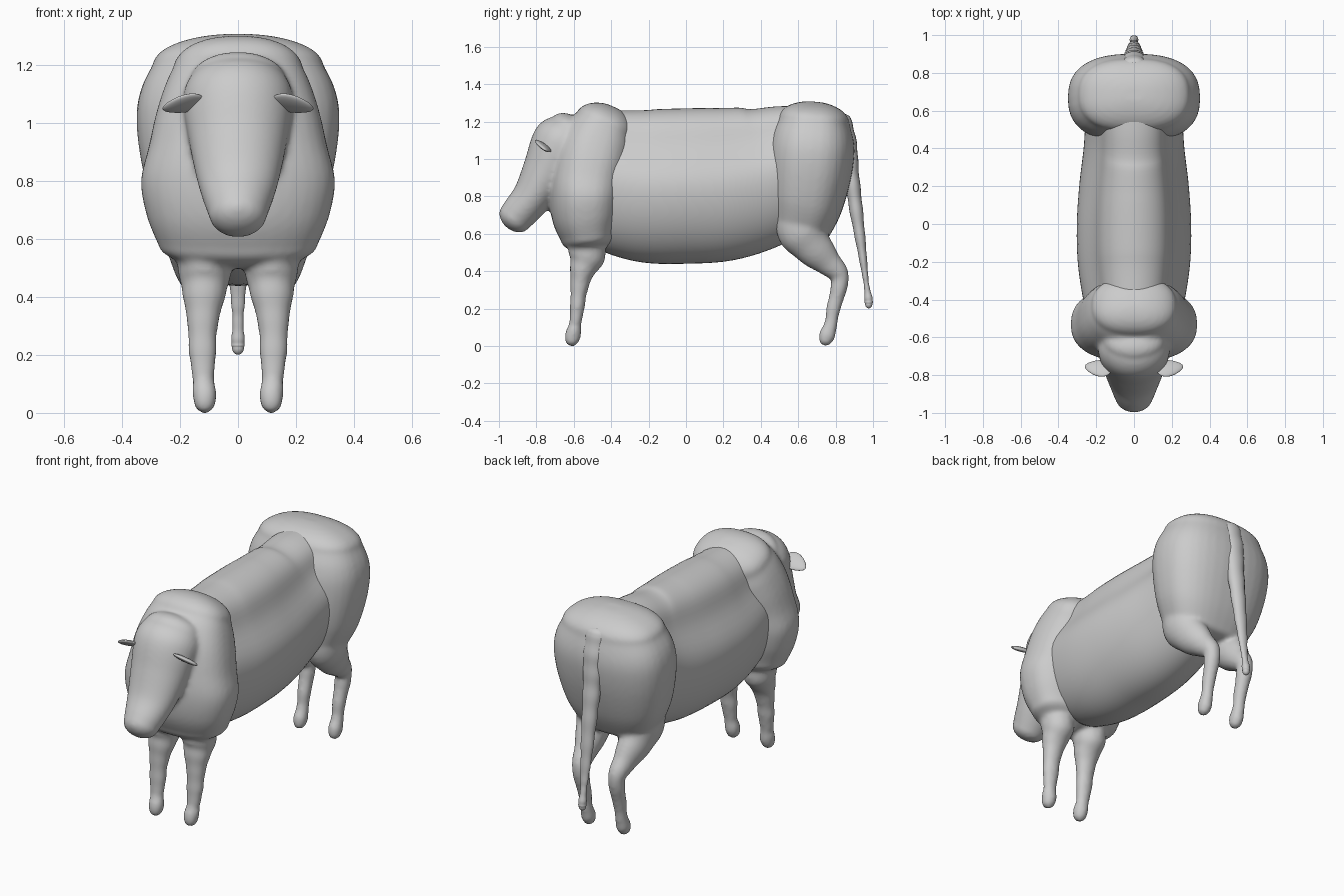
import bpy, bmesh, math
from mathutils import Vector

cube = bpy.data.objects.get("Cube")
if cube:
    bpy.data.objects.remove(cube, do_unlink=True)

GREY = (0.6, 0.6, 0.6, 1)
hide = bpy.data.materials.new("plain grey")
hide.use_nodes = True
hide.diffuse_color = GREY
hide.node_tree.nodes["Principled BSDF"].inputs["Base Color"].default_value = GREY


def spline(p0, p1, p2, p3, t):
    """Catmull-Rom blend of section tuples."""
    return [0.5 * (2 * b + (c - a) * t + (2 * a - 5 * b + 4 * c - d) * t * t
                   + (3 * b - a - 3 * c + d) * t ** 3)
            for a, b, c, d in zip(p0, p1, p2, p3)]


def loft(bm, sections, caps, side=1, steps=6, seg=36, power=2.0, pinch=0, ripple=0, waves=8):
    """Skin rings (x, y, z, half width, half depth) along a path, with domed ends."""
    s = [sections[0]] + list(sections) + [sections[-1]]
    path = [spline(*s[i:i + 4], k / steps) for i in range(len(s) - 3) for k in range(steps)]
    path.append(list(sections[-1]))
    total = len(path)
    rings = []
    for i, (x, y, z, w, d) in enumerate(path):
        a, b = path[max(i - 1, 0)], path[min(i + 1, total - 1)]
        tangent = Vector((0, b[1] - a[1], b[2] - a[2])).normalized()
        r = 1 + ripple * math.sin(i / total * waves * math.tau)
        rings.append((Vector((x * side, y, z)), tangent, w * r, d * r))
    dome = [(math.sin(k * math.pi / 16), math.cos(k * math.pi / 16)) for k in range(1, 8)]
    c, t, w, d = rings[0]
    start = [(c - t * caps[0] * h, t, w * q, d * q) for h, q in reversed(dome)]
    c, t, w, d = rings[-1]
    end = [(c + t * caps[1] * h, t, w * q, d * q) for h, q in dome]
    loops = []
    for c, t, w, d in start + rings + end:
        across = Vector((1, 0, 0))
        up = across.cross(t)
        loop = []
        for k in range(seg):
            ang = k / seg * math.tau
            ca, sa = math.cos(ang), math.sin(ang)
            u = math.copysign(abs(ca) ** (2 / power), ca)
            v = math.copysign(abs(sa) ** (2 / power), sa)
            # hollow of the flank under the spine
            u *= 1 - pinch * math.exp(-((v - 0.55) / 0.32) ** 2)
            loop.append(bm.verts.new(c + across * u * w + up * v * d))
        loops.append(loop)
    for p, q in zip(loops, loops[1:]):
        for k in range(seg):
            n = (k + 1) % seg
            bm.faces.new((p[k], p[n], q[n], q[k]))
    bm.faces.new(loops[0])
    bm.faces.new(loops[-1])


def finish(bm, name, blend=0):
    bmesh.ops.recalc_face_normals(bm, faces=bm.faces[:])
    for f in bm.faces:
        f.smooth = True
    mesh = bpy.data.meshes.new(name)
    bm.to_mesh(mesh)
    bm.free()
    mesh.materials.append(hide)
    ob = bpy.data.objects.new(name, mesh)
    bpy.context.collection.objects.link(ob)
    if blend:
        # fuse overlapping masses into one soft skin
        m = ob.modifiers.new("fuse", "REMESH")
        m.mode = "VOXEL"
        m.voxel_size = 0.012
        m.use_smooth_shade = True
        m = ob.modifiers.new("soften", "SMOOTH")
        m.factor = 0.5
        m.iterations = blend
    return ob


# Barrel of the body
bm = bmesh.new()
loft(bm, [(0, -.5, .88, .24, .36), (0, -.4, .88, .27, .38), (0, -.2, .855, .3, .41),
          (0, 0, .855, .305, .415), (0, .2, .865, .292, .41), (0, .4, .905, .268, .382),
          (0, .55, .96, .26, .335), (0, .68, 1, .26, .295)], (.05, .1), seg=64, pinch=.2)
finish(bm, "torso")

# Shoulders, hump, head and front legs
bm = bmesh.new()
loft(bm, [(0, -.52, .58, .275, .15), (0, -.53, .68, .315, .185), (0, -.53, .8, .335, .2),
          (0, -.515, .92, .308, .205), (0, -.49, 1.03, .283, .205), (0, -.46, 1.12, .253, .19),
          (0, -.435, 1.18, .225, .165)], (.08, .112), power=2.4)
loft(bm, [(0, -.61, 1.15, .165, .125), (0, -.66, 1.08, .19, .165), (0, -.74, .93, .168, .138),
          (0, -.82, .8, .14, .108), (0, -.89, .715, .112, .097), (0, -.915, .685, .1, .092)],
     (.075, .068))
for side in (-1, 1):
    loft(bm, [(.125, -.535, .58, .1, .1), (.115, -.53, .48, .09, .098),
              (.117, -.555, .4, .073, .067), (.122, -.572, .3, .053, .046),
              (.122, -.582, .2, .048, .039), (.12, -.592, .12, .038, .033),
              (.115, -.603, .065, .043, .043), (.115, -.61, .035, .038, .04)],
         (.05, .037), side, seg=24, ripple=.02)
finish(bm, "forequarters", 7)

# Rump, thighs and hind legs
bm = bmesh.new()
loft(bm, [(0, .61, .63, .25, .165), (0, .635, .75, .305, .2), (0, .655, .9, .34, .225),
          (0, .668, 1.03, .35, .233), (0, .675, 1.12, .334, .222), (0, .682, 1.2, .295, .195)],
     (.06, .108), power=2.5)
for side in (-1, 1):
    loft(bm, [(.16, .62, .7, .095, .125), (.155, .615, .63, .105, .135),
              (.145, .67, .54, .093, .11), (.13, .755, .45, .066, .076),
              (.12, .82, .38, .049, .051), (.117, .815, .3, .044, .044),
              (.115, .788, .2, .037, .038), (.115, .775, .12, .033, .035),
              (.115, .757, .065, .039, .044), (.115, .748, .038, .036, .04)],
         (.05, .039), side, seg=24, ripple=.02)
finish(bm, "hindquarters", 7)

# Ringed tail with a small tuft
bm = bmesh.new()
loft(bm, [(0, .84, 1.2, .066, .045), (0, .87, 1.08, .062, .043), (0, .885, .92, .054, .04),
          (0, .908, .74, .045, .036), (0, .935, .55, .036, .026), (0, .955, .4, .025, .017),
          (0, .966, .32, .018, .014), (0, .976, .25, .023, .022), (0, .977, .225, .021, .02)],
     (.04, .024), steps=10, seg=20, ripple=.035, waves=11)
finish(bm, "tail")

# Thin drooping ears, pointed at the tip
for side, label in ((1, "left"), (-1, "right")):
    bm = bmesh.new()
    bmesh.ops.create_uvsphere(bm, u_segments=24, v_segments=12, radius=1)
    for v in bm.verts:
        v.co.y *= 1 - .3 * v.co.x
        v.co = Vector((v.co.x * .075, v.co.y * .05, v.co.z * .014))
    ear = finish(bm, label + "_ear")
    ear.location = (side * .188, -.762, 1.066)
    ear.rotation_euler = (math.radians(-32), math.radians(14 * side), math.radians(8 * side))
    if side < 0:
        ear.scale.x = -1
